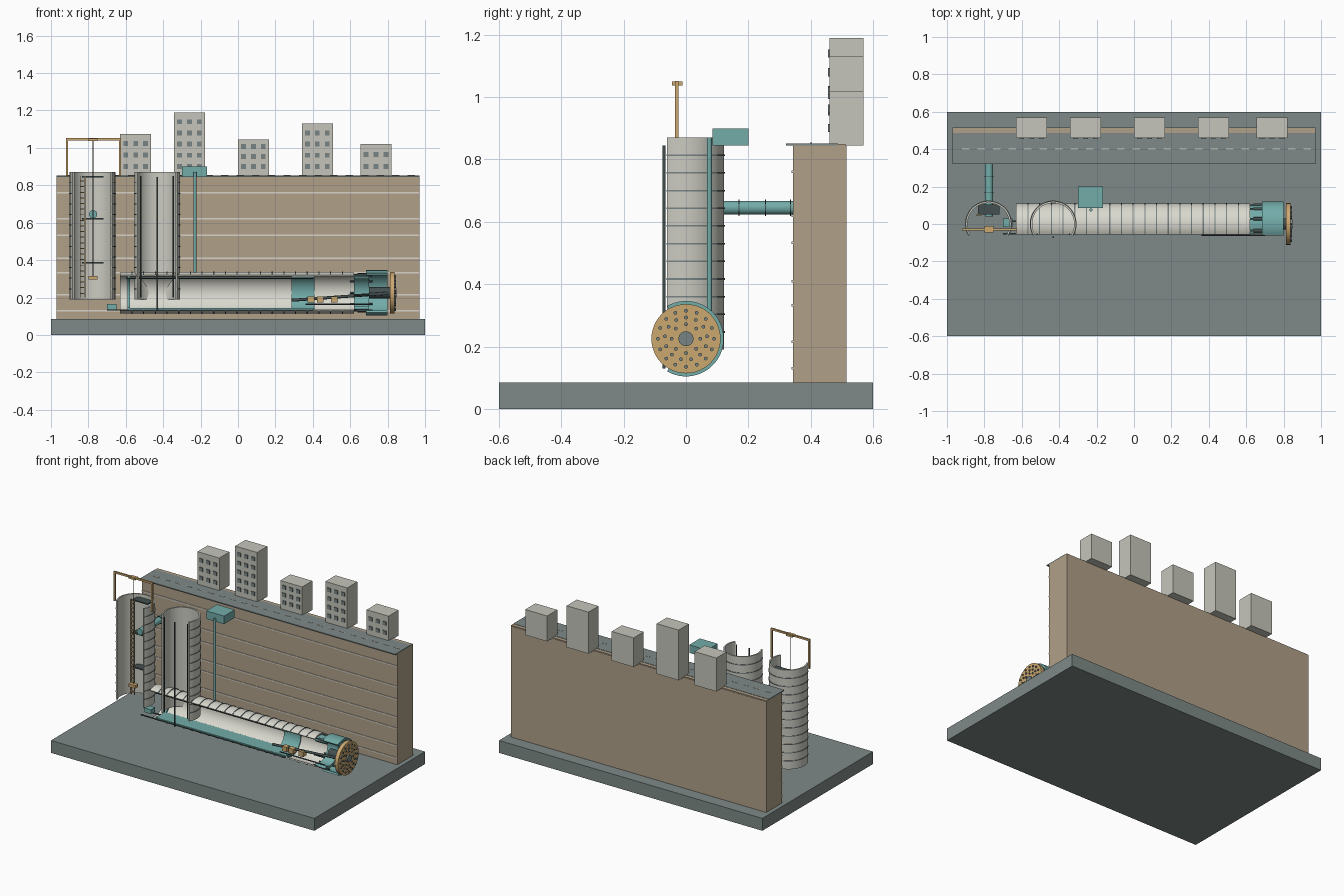
import bpy, bmesh, math
from mathutils import Matrix, Vector

if "Cube" in bpy.data.objects:
    bpy.data.objects.remove(bpy.data.objects["Cube"])

def srgb(r, g, b):
    f = lambda c: (c / 255 / 12.92) if c < 10 else ((c / 255 + 0.055) / 1.055) ** 2.4
    return (f(r), f(g), f(b), 1)

COLORS = {"slate": (126, 138, 136), "earth": (176, 160, 137), "building_grey": (197, 197, 187),
          "concrete": (218, 217, 207), "teal": (114, 172, 169), "ochre": (204, 168, 112),
          "dark_steel": (68, 80, 80), "window_grey": (120, 132, 132), "pale_line": (218, 213, 203),
          "shaft_grey": (203, 203, 194)}
MATS = {}
for key, rgb in COLORS.items():
    MATS[key] = bpy.data.materials.new(key)
    MATS[key].diffuse_color = srgb(*rgb)

def finish(name, bm, color, smooth=False):
    bmesh.ops.recalc_face_normals(bm, faces=bm.faces[:])
    mesh = bpy.data.meshes.new(name)
    bm.to_mesh(mesh)
    bm.free()
    mesh.materials.append(MATS[color])
    ob = bpy.data.objects.new(name, mesh)
    bpy.context.collection.objects.link(ob)
    if smooth:
        bpy.ops.object.select_all(action='DESELECT')
        ob.select_set(True)
        bpy.context.view_layer.objects.active = ob
        bpy.ops.object.shade_smooth_by_angle(angle=math.radians(35))
    return ob

def boxes(name, color, *extents):
    """Boxes given as x0, x1, y0, y1, z0, z1, joined in one object."""
    bm = bmesh.new()
    for x0, x1, y0, y1, z0, z1 in extents:
        m = Matrix.Translation(((x0 + x1) / 2, (y0 + y1) / 2, (z0 + z1) / 2))
        bmesh.ops.create_cube(bm, size=1, matrix=m @ Matrix.Diagonal((x1 - x0, y1 - y0, z1 - z0, 1)))
    return finish(name, bm, color)

def rods(name, color, *items, sides=12):
    """Cylinders given as start point, end point, radius."""
    bm = bmesh.new()
    for a, b, r in items:
        a, b = Vector(a), Vector(b)
        m = Matrix.Translation((a + b) / 2) @ (b - a).to_track_quat('Z', 'Y').to_matrix().to_4x4()
        bmesh.ops.create_cone(bm, cap_ends=True, segments=sides, radius1=r, radius2=r,
                              depth=(b - a).length, matrix=m)
    return finish(name, bm, color, True)

def shells(name, color, axis, centre, r0, r1, spans, n=40):
    """Tube shells with the front 120 degrees cut away, extruded over each span."""
    bm = bmesh.new()
    for s0, s1 in spans:
        rows = []
        for i in range(n + 1):
            a = math.radians(-60 + 240 * i / n - 60 + 60)  # measured from the open edge
            u, v = -math.sin(a - math.pi / 2 + math.pi / 2), 0
            t = math.radians(-120 + 240 * i / n)           # zero points to the back
            back, side = math.cos(t), math.sin(t)
            row = []
            for r, s in ((r0, s0), (r1, s0), (r1, s1), (r0, s1)):
                p = (s, back * r, centre + side * r) if axis == 'X' else (centre + side * r, back * r, s)
                row.append(bm.verts.new(p))
            rows.append(row)
        for a, b in zip(rows, rows[1:]):
            for k in range(4):
                bm.faces.new((a[k], a[(k + 1) % 4], b[(k + 1) % 4], b[k]))
        bm.faces.new(rows[0])
        bm.faces.new(rows[-1])
    return finish(name, bm, color, True)

# Ground slab, earth bank and the road on top
boxes("ground_slab", "slate", (-1, 1, -0.6, 0.6, 0, 0.085))
boxes("earth_bank", "earth", (-0.97, 0.97, 0.343, 0.515, 0.085, 0.845))
boxes("road", "slate", (-0.97, 0.97, 0.32, 0.487, 0.845, 0.852))
boxes("kerb", "earth", (-0.97, 0.97, 0.487, 0.512, 0.845, 0.850))
boxes("road_dashes", "pale_line", *[(-0.92 + i * 0.083, -0.88 + i * 0.083, 0.398, 0.404, 0.852, 0.854)
                                    for i in range(23)])
boxes("bank_strata", "pale_line", *[(-0.97, 0.97, 0.339, 0.344, z - 0.004, z + 0.004)
                                    for z in (0.13, 0.215, 0.333, 0.41, 0.533, 0.62, 0.76)])

# Row of buildings with window plates
for i, (x, top, floors) in enumerate(((-0.547, 1.075, 3), (-0.26, 1.19, 5), (0.082, 1.045, 3),
                                      (0.424, 1.13, 4), (0.738, 1.02, 2))):
    boxes(f"building_{i + 1}", "building_grey", (x - 0.083, x + 0.083, 0.46, 0.57, 0.845, top))
    step = (top - 0.85) / (floors + 0.7)
    boxes(f"building_windows_{i + 1}", "window_grey",
          *[(x + c - 0.013, x + c + 0.013, 0.455, 0.461, 0.888 + f * step, 0.914 + f * step)
            for c in (-0.053, 0, 0.053) for f in range(floors)])

# Tunnel lining with ring joints
CZ = 0.225
shells("tunnel_lining", "concrete", 'X', CZ, 0.102, 0.110, [(-0.63, 0.62)])
shells("tunnel_joints", "window_grey", 'X', CZ, 0.109, 0.113,
       [(-0.57 + i * 0.0625, -0.564 + i * 0.0625) for i in range(19)])
boxes("tunnel_walkway", "teal", (-0.59, 0.40, -0.052, 0.05, 0.135, 0.143))
boxes("tunnel_rails", "dark_steel", (-0.70, 0.40, -0.056, -0.048, 0.130, 0.136),
      (-0.70, 0.40, 0.01, 0.018, 0.130, 0.136))
boxes("entry_wagon", "teal", (-0.70, -0.65, -0.015, 0.03, 0.136, 0.165))
shells("entry_ring", "teal", 'X', CZ, 0.09, 0.103, [(-0.59, -0.578)])
shells("trailing_shield", "teal", 'X', CZ, 0.094, 0.101, [(0.285, 0.41)])
rods("tunnel_service_pipe", "dark_steel", ((-0.6, -0.035, 0.306), (0.40, -0.035, 0.306), 0.006))

# Boring machine: shield, jacks, belt and cutter
shells("machine_shield", "teal", 'X', CZ, 0.108, 0.121, [(0.685, 0.80)])
shells("machine_inner_shell", "teal", 'X', CZ, 0.085, 0.10, [(0.62, 0.70)])
jacks = []
for k in range(7):
    t = math.radians(-111 + 37 * k)
    y, z = 0.100 * math.cos(t), CZ + 0.100 * math.sin(t)
    jacks += [((0.60, y, z), (0.72, y, z), 0.005), ((0.64, y, z), (0.70, y, z), 0.009)]
rods("thrust_jacks", "dark_steel", *jacks)
rods("screw_conveyor", "dark_steel", ((0.285, -0.03, 0.185), (0.80, -0.03, 0.222), 0.008),
     ((0.36, -0.06, 0.165), (0.70, -0.06, 0.165), 0.004), ((0.62, -0.06, 0.215), (0.70, -0.06, 0.215), 0.004))
boxes("conveyor_motors", "ochre", *[(x - 0.018, x + 0.018, -0.055, -0.02, 0.172, 0.205)
                                    for x in (0.39, 0.44, 0.515)])
rods("drive_shaft", "dark_steel", ((0.70, 0, CZ), (0.82, 0, CZ), 0.03), sides=24)
rods("cutter_wheel", "ochre", ((0.812, 0, CZ), (0.838, 0, CZ), 0.111), sides=48)
rods("cutter_hub", "window_grey", ((0.83, 0, CZ), (0.848, 0, CZ), 0.024), sides=24)
bits = []
for r, n in ((0.046, 8), (0.068, 13), (0.09, 16)):
    for k in range(n):
        y, z = r * math.sin(math.tau * k / n), CZ + r * math.cos(math.tau * k / n)
        bits.append(((0.83, y, z), (0.845, y, z), 0.006))
rods("cutter_bits", "window_grey", *bits, sides=10)

# Two access shafts with ring joints
for label, x in (("left", -0.778), ("right", -0.432)):
    shells(f"{label}_shaft", "shaft_grey", 'Z', x, 0.112, 0.122, [(0.19, 0.87)])
    shells(f"{label}_shaft_joints", "window_grey", 'Z', x, 0.121, 0.125,
           [(0.244 + i * 0.0567, 0.249 + i * 0.0567) for i in range(11)])
rods("right_shaft_pipe", "dark_steel", ((-0.432, -0.07, 0.13), (-0.432, -0.07, 0.845), 0.005))
rods("right_shaft_side_pipes", "dark_steel", ((-0.345, -0.055, 0.2), (-0.345, -0.055, 0.85), 0.004),
     ((-0.519, -0.055, 0.2), (-0.519, -0.055, 0.85), 0.004))

# Landings, ladder and drainage pipe of the left shaft
boxes("landings", "dark_steel", *[(-0.835, -0.72, 0.05, 0.105, z - 0.004, z + 0.004)
                                  for z in (0.385, 0.62, 0.845)])
boxes("ladder", "ochre", (-0.846, -0.841, 0.045, 0.05, 0.2, 0.85), (-0.821, -0.816, 0.045, 0.05, 0.2, 0.85),
      *[(-0.843, -0.818, 0.045, 0.05, 0.22 + i * 0.03, 0.225 + i * 0.03) for i in range(21)])
rods("cross_pipe", "teal", ((-0.775, 0.04, 0.645), (-0.775, 0.345, 0.645), 0.022), sides=24)
rods("cross_pipe_flanges", "dark_steel", *[((-0.775, y - 0.002, 0.645), (-0.775, y + 0.002, 0.645), 0.026)
                                           for y in (0.17, 0.255, 0.335)], sides=24)

# Hoist gantry with cable and bucket
boxes("gantry", "ochre", (-0.92, -0.91, -0.036, -0.024, 0.85, 1.05), (-0.635, -0.625, -0.036, -0.024, 0.85, 1.05),
      (-0.92, -0.625, -0.036, -0.024, 1.04, 1.052))
boxes("hoist_trolley", "ochre", (-0.80, -0.75, -0.045, -0.012, 1.038, 1.05))
rods("hoist_cable", "dark_steel", ((-0.775, -0.03, 0.31), (-0.775, -0.03, 1.04), 0.002), sides=6)
boxes("hoist_bucket", "ochre", (-0.80, -0.75, -0.045, -0.012, 0.295, 0.315))

# Ventilation house and its riser
boxes("fan_house", "teal", (-0.30, -0.165, 0.085, 0.20, 0.845, 0.90))
rods("air_riser", "teal", ((-0.23, 0.075, 0.30), (-0.23, 0.075, 0.87), 0.008))

for m in bpy.data.materials:
    if m.users and not m.is_grease_pencil:
        m.use_nodes = True
        m.node_tree.nodes["Principled BSDF"].inputs["Base Color"].default_value = m.diffuse_color
